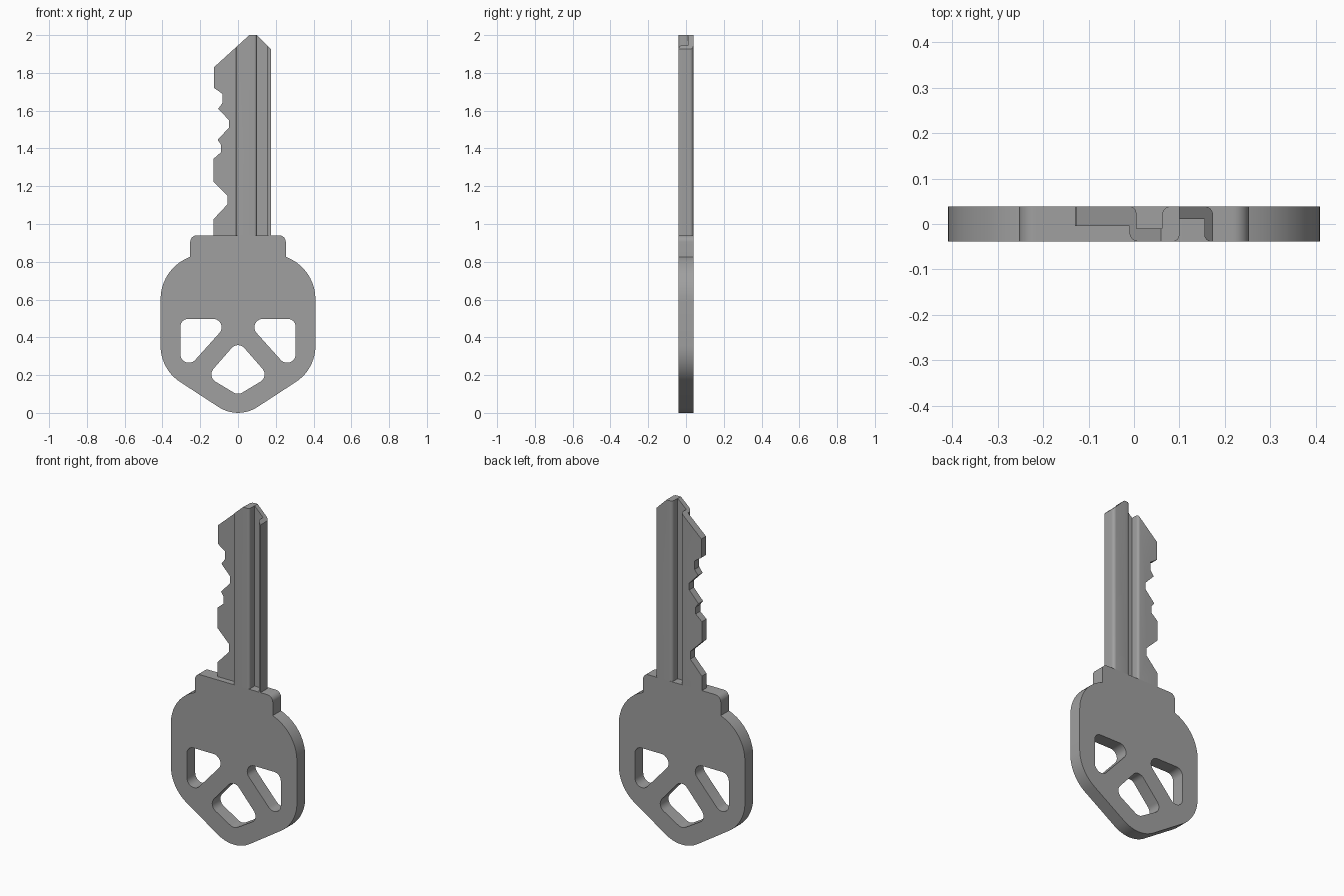
import bpy, bmesh, math
from mathutils import Vector, Matrix

if "Cube" in bpy.data.objects:
    bpy.data.objects.remove(bpy.data.objects["Cube"])

metal = bpy.data.materials.new("grey metal")
metal.diffuse_color = (0.35, 0.35, 0.35, 1)
metal.use_nodes = True
metal.node_tree.nodes["Principled BSDF"].inputs["Base Color"].default_value = metal.diffuse_color


def rounded(corners, steps=10):
    """Polygon from (x, y, radius) corners, with arcs at the radiused ones."""
    pts, n = [], len(corners)
    for i, (x, y, r) in enumerate(corners):
        p = Vector((x, y))
        if r == 0:
            pts.append(p)
            continue
        a = (Vector(corners[i - 1][:2]) - p).normalized()
        b = (Vector(corners[(i + 1) % n][:2]) - p).normalized()
        half = a.angle(b) / 2
        centre = p + (a + b).normalized() * (r / math.sin(half))
        start = p + a * (r / math.tan(half)) - centre
        end = p + b * (r / math.tan(half)) - centre
        sweep = math.pi - 2 * half
        for k in range(steps + 1):
            t = k / steps
            pts.append(centre + (start * math.sin((1 - t) * sweep)
                                 + end * math.sin(t * sweep)) / math.sin(sweep))
    return pts


def prism(name, loops, half_depth, matrix):
    """Extruded flat shape; the loops after the first are holes."""
    cu = bpy.data.curves.new(name, 'CURVE')
    cu.dimensions, cu.fill_mode, cu.extrude = '2D', 'BOTH', half_depth
    for loop in loops:
        sp = cu.splines.new('POLY')
        sp.points.add(len(loop) - 1)
        for q, p in zip(sp.points, loop):
            q.co = (p.x, p.y, 0, 1)
        sp.use_cyclic_u = True
    tmp = bpy.data.objects.new(name + "_curve", cu)
    bpy.context.collection.objects.link(tmp)
    dg = bpy.context.evaluated_depsgraph_get()
    me = bpy.data.meshes.new_from_object(tmp.evaluated_get(dg))
    bpy.data.objects.remove(tmp)
    bm = bmesh.new()
    bm.from_mesh(me)
    bmesh.ops.remove_doubles(bm, verts=bm.verts, dist=1e-5)
    bm.transform(matrix)
    bmesh.ops.recalc_face_normals(bm, faces=bm.faces)
    bm.to_mesh(me)
    bm.free()
    me.materials.clear()
    me.materials.append(metal)
    ob = bpy.data.objects.new(name, me)
    bpy.context.collection.objects.link(ob)
    return ob


def mirror(corners):
    return [(-x, y, r) for x, y, r in reversed(corners)]


def activate(ob):
    bpy.ops.object.select_all(action='DESELECT')
    ob.select_set(True)
    bpy.context.view_layer.objects.active = ob


upright = Matrix.Rotation(math.pi / 2, 4, 'X')
T = 0.0385  # half thickness

# Key head: outline with two side holes and a kite-shaped centre hole
right = [(0.253, 0.94, 0.035), (0.253, 0.826, 0), (0.41, 0.7655, 0.238),
         (0.41, 0.231, 0.228)]
outline = right + [(0, -0.036, 0.187)] + mirror(right)
side_hole = [(-0.305, 0.498, 0.042), (-0.031, 0.498, 0.045), (-0.305, 0.193, 0.045)]
centre_hole = [(0, 0.382, 0.045), (0.165, 0.193, 0.045),
               (0, 0.094, 0.045), (-0.165, 0.193, 0.045)]
head = prism("key_head", [rounded(c) for c in
             (outline, side_hole, mirror(side_hole), centre_hole)], T, upright)

# Blade: grooved cross-section extruded upwards
section = [(-0.14, T, 0), (0.005, T, 0.014), (0.005, -0.01, 0), (0.062, -0.01, 0),
           (0.062, T, 0.018), (0.174, T, 0.018), (0.174, -T, 0), (0.155, -T, 0.015),
           (0.155, 0.011, 0), (0.1, 0.011, 0), (0.1, -T, 0.014), (-0.01, -T, 0.02),
           (-0.01, -0.004, 0), (-0.14, -0.004, 0)]
blade = prism("key_blade", [rounded(section, 6)], 0.6,
              Matrix.Translation((0, 0, 1.48)))

# Toothed silhouette with pointed tip trims the blade
teeth = [(-0.13, 0.94), (-0.13, 1.025), (-0.055, 1.105), (-0.055, 1.15),
         (-0.13, 1.225), (-0.13, 1.345), (-0.09, 1.38), (-0.09, 1.42),
         (-0.108, 1.445), (-0.048, 1.51), (-0.048, 1.55), (-0.105, 1.61),
         (-0.083, 1.64), (-0.083, 1.69), (-0.127, 1.72), (-0.127, 1.83),
         (0.06, 2.0), (0.1, 2.0), (0.2, 1.9), (0.2, 0.94)]
cutter = prism("blade_silhouette", [[Vector(p) for p in teeth]], 0.2, upright)
cutter.hide_render = True
mod = blade.modifiers.new("trim", 'BOOLEAN')
mod.operation, mod.solver, mod.object = 'INTERSECT', 'EXACT', cutter
activate(blade)
bpy.ops.object.modifier_apply(modifier=mod.name)
bpy.data.objects.remove(cutter)

for ob in (head, blade):
    activate(ob)
    bpy.ops.object.shade_smooth_by_angle(angle=math.radians(30))
